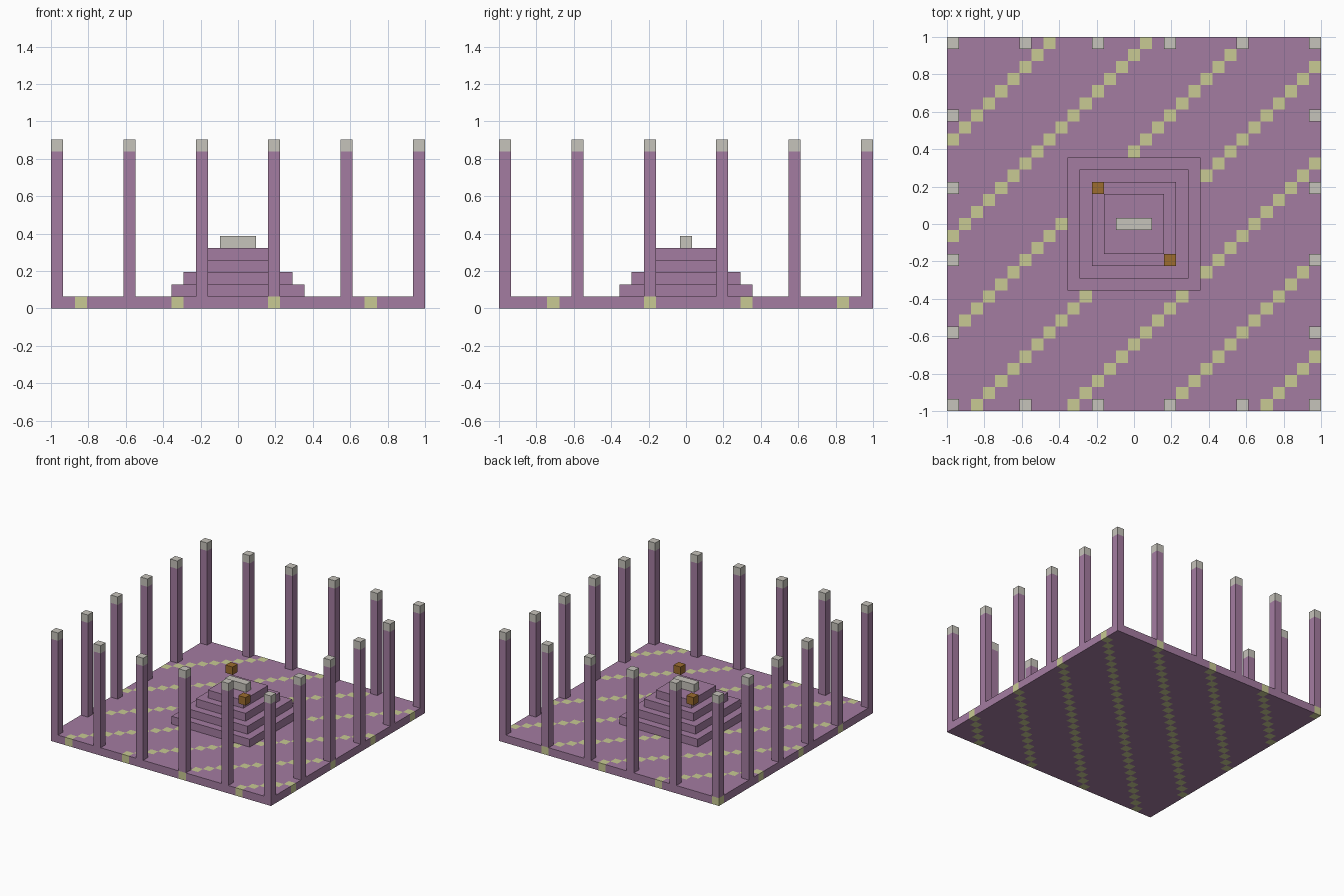
import bpy
import bmesh

if "Cube" in bpy.data.objects:
    bpy.data.objects.remove(bpy.data.objects["Cube"], do_unlink=True)

CELLS = 31            # the courtyard is a square of block-sized cells
U = 2 / CELLS         # edge of one block
MID = CELLS // 2


def material(name, rgb):
    linear = [((c / 255 + 0.055) / 1.055) ** 2.4 for c in rgb] + [1]
    mat = bpy.data.materials.new(name)
    mat.use_nodes = True
    mat.diffuse_color = linear
    mat.node_tree.nodes["Principled BSDF"].inputs["Base Color"].default_value = linear
    return mat


PURPLE = material("purple stone", (164, 124, 161))
YELLOW = material("pale yellow stone", (200, 202, 147))
GREY = material("light grey stone", (198, 195, 187))
AMBER = material("amber brown", (156, 108, 47))


def finish(name, bm, *mats):
    mesh = bpy.data.meshes.new(name)
    bmesh.ops.recalc_face_normals(bm, faces=bm.faces)
    bm.to_mesh(mesh)
    bm.free()
    for mat in mats:
        mesh.materials.append(mat)
    obj = bpy.data.objects.new(name, mesh)
    bpy.context.collection.objects.link(obj)
    return obj


def block(name, mat, i, j, level, wide=1, deep=1, tall=1):
    """Box centred on cell offset (i, j), standing on a block level."""
    bm = bmesh.new()
    bmesh.ops.create_cube(bm, size=U)
    for v in bm.verts:
        v.co.x = v.co.x * wide + i * U
        v.co.y = v.co.y * deep + j * U
        v.co.z = (v.co.z + U / 2) * tall + level * U
    return finish(name, bm, mat)


# Floor slab with diagonal stripes running through its full thickness
bm = bmesh.new()
bmesh.ops.create_grid(bm, x_segments=CELLS, y_segments=CELLS, size=1)
top = bmesh.ops.extrude_face_region(bm, geom=bm.faces[:], use_keep_orig=True)
for v in top["geom"]:
    if isinstance(v, bmesh.types.BMVert):
        v.co.z += U


def cell(value):
    return min(CELLS - 1, max(0, int((value + 1) / U)))


for face in bm.faces:
    c = face.calc_center_median()
    face.material_index = int((cell(c.x) - cell(c.y)) % 8 == 2)
finish("floor", bm, PURPLE, YELLOW)

# Capped pillars around the edge
for i in range(0, CELLS, 6):
    for j in range(0, CELLS, 6):
        if i in (0, CELLS - 1) or j in (0, CELLS - 1):
            block("pillar", PURPLE, i - MID, j - MID, 1, tall=12)
            block("pillar_cap", GREY, i - MID, j - MID, 13)

# Stepped platform
for level, width in enumerate((11, 9, 7, 5), start=1):
    block("platform_step", PURPLE, 0, 0, level, width, width)

# Altar and the two lamps hovering at opposite corners
block("altar", GREY, 0, 0, 5, wide=3)
for side in (-1, 1):
    block("lamp", AMBER, 3 * side, -3 * side, 5)
